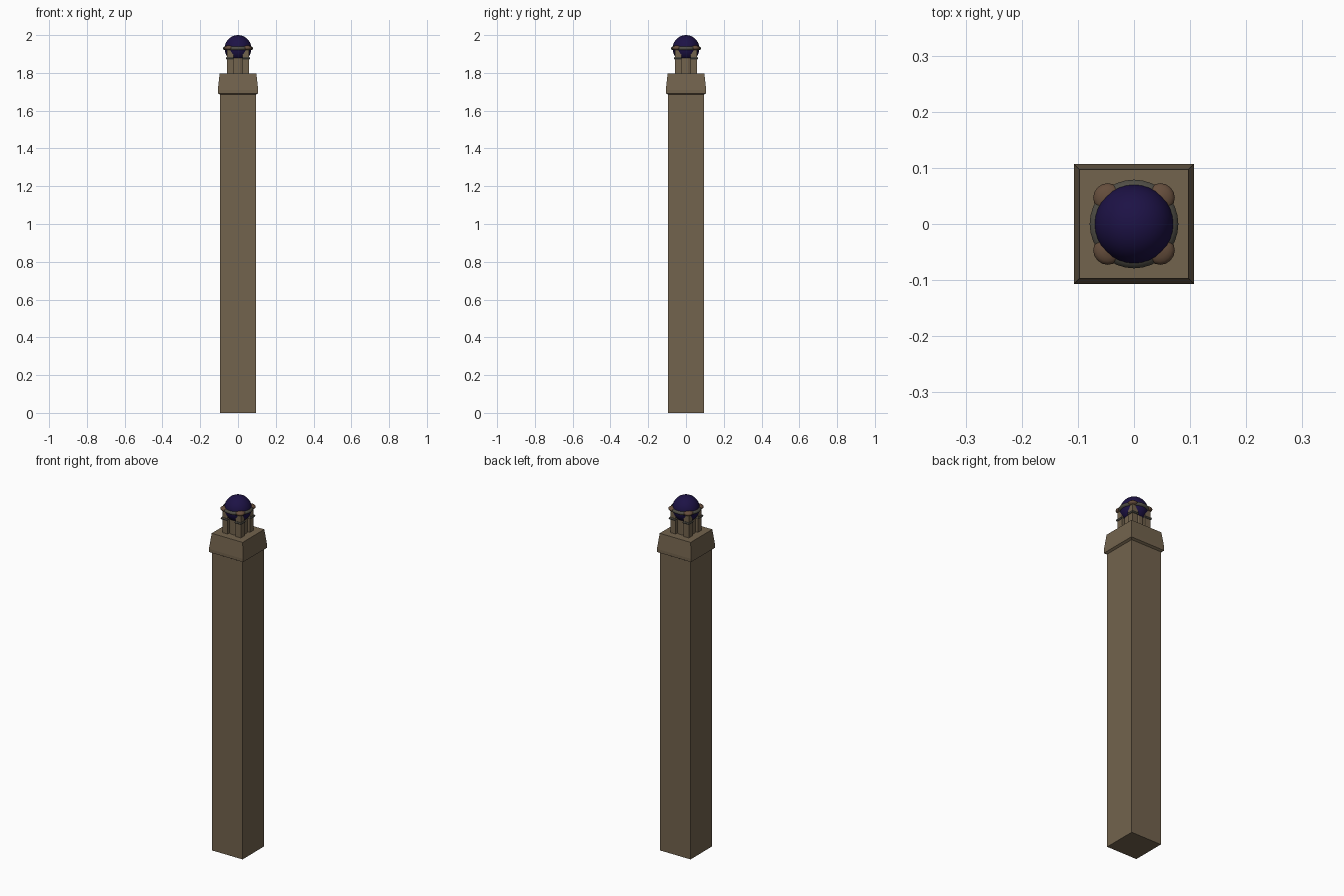
import bpy, bmesh, math

if "Cube" in bpy.data.objects:
    bpy.data.objects.remove(bpy.data.objects["Cube"])

def mat(name, c):
    m = bpy.data.materials.new(name)
    m.diffuse_color = (*c, 1)
    m.use_nodes = True
    m.node_tree.nodes["Principled BSDF"].inputs["Base Color"].default_value = m.diffuse_color
    return m

STONE = mat("stone", (0.17, 0.125, 0.075))
BRONZE = mat("bronze", (0.13, 0.075, 0.045))
IRON = mat("iron", (0.08, 0.075, 0.06))
GLASS = mat("glass", (0.012, 0.006, 0.06))

def lathe(name, profile, sides, m, loc=(0, 0), turn=0, smooth=False):
    """Revolve (radius, z) points into a closed solid."""
    bm = bmesh.new()
    rings = []
    for r, z in profile:
        rings.append([bm.verts.new((loc[0] + r * math.cos(turn + 2 * math.pi * i / sides),
                                    loc[1] + r * math.sin(turn + 2 * math.pi * i / sides), z))
                      for i in range(sides)])
    for a, b in zip(rings, rings[1:]):
        for i in range(sides):
            j = (i + 1) % sides
            bm.faces.new((a[i], a[j], b[j], b[i]))
    bm.faces.new(rings[0][::-1])
    bm.faces.new(rings[-1])
    me = bpy.data.meshes.new(name)
    bm.to_mesh(me)
    bm.free()
    ob = bpy.data.objects.new(name, me)
    bpy.context.collection.objects.link(ob)
    me.materials.append(m)
    if smooth:
        for p in me.polygons:
            p.use_smooth = len(p.vertices) == 4
    return ob

Q, D = math.pi / 4, math.sqrt(2)

# square shaft and flared cap
lathe("shaft", [(0.095 * D, 0), (0.095 * D, 1.70)], 4, STONE, turn=Q)
lathe("cap", [(0.095 * D, 1.685), (0.107 * D, 1.692), (0.107 * D, 1.71), (0.097 * D, 1.797)], 4, STONE, turn=Q)

# lantern core and the ring carrying the dome
lathe("lantern_core", [(0.05, 1.79), (0.05, 1.93)], 16, STONE, turn=math.pi / 16)
lathe("dome_ring", [(0.07, 1.92), (0.079, 1.925), (0.079, 1.935), (0.07, 1.94)], 32, IRON, smooth=True)

# four corner posts, each with a collar and a rounded knob
for k in range(4):
    a = Q + k * math.pi / 2
    def at(r):
        return (r * math.cos(a), r * math.sin(a))
    lathe("corner_post", [(0.017 * D, 1.79), (0.017 * D, 1.925)], 4, STONE, at(0.058), Q)
    lathe("post_collar", [(0.018 * D, 1.872), (0.021 * D, 1.878), (0.018 * D, 1.884)], 4, IRON, at(0.061), Q)
    lathe("knob", [(0.026 * math.cos(t), 1.932 + 0.013 * math.sin(t))
                   for t in [math.radians(d) for d in range(-80, 81, 20)]],
          16, BRONZE, at(0.066), smooth=True)

# glass dome
bpy.ops.mesh.primitive_uv_sphere_add(segments=32, ring_count=16, radius=0.071, location=(0, 0, 1.929))
dome = bpy.context.object
dome.name = "dome"
dome.data.materials.append(GLASS)
bpy.ops.object.shade_smooth()
